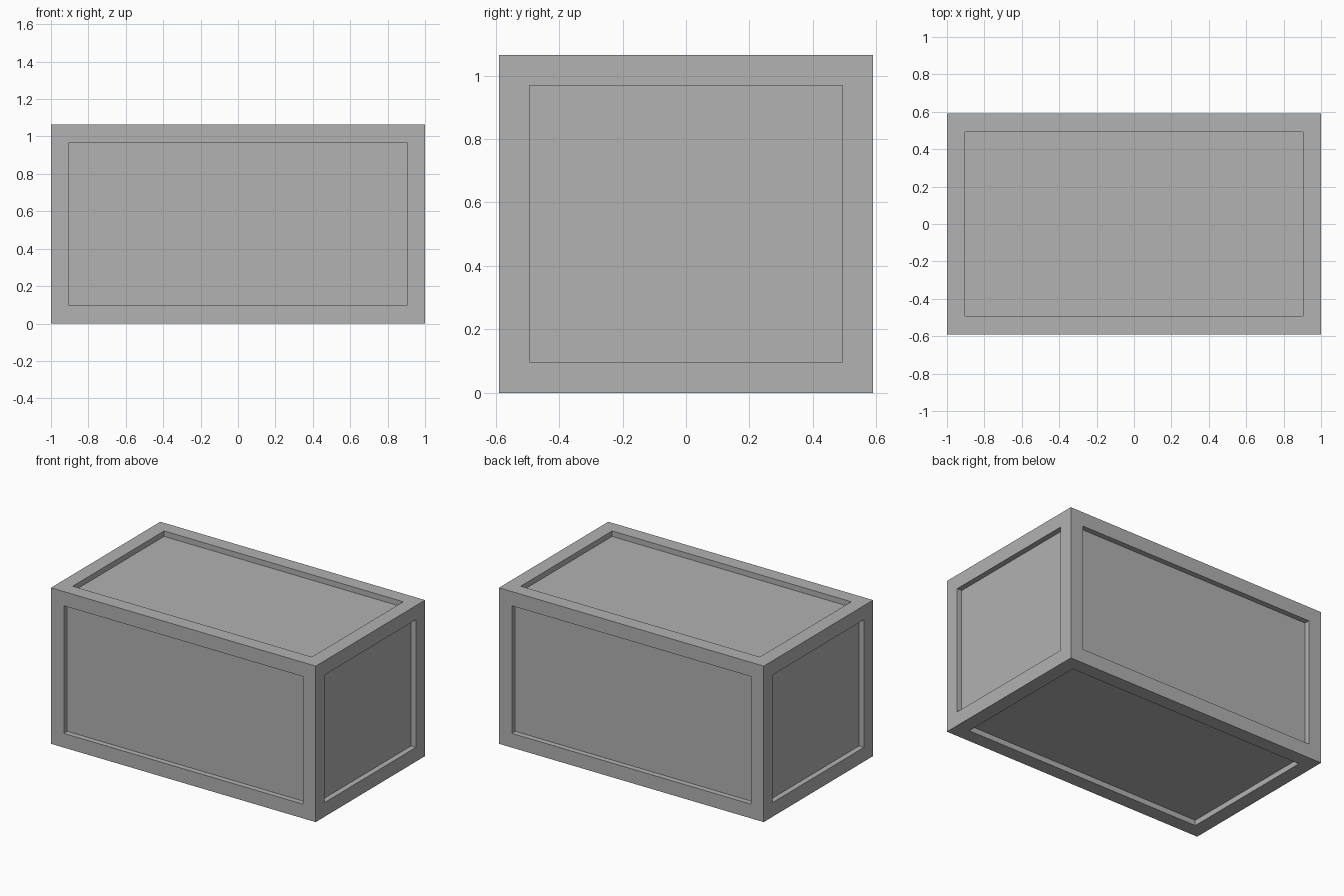
import bpy
import bmesh

if "Cube" in bpy.data.objects:
    bpy.data.objects.remove(bpy.data.objects["Cube"], do_unlink=True)

SIZE = (2.0, 1.18, 1.065)
BORDER = 0.097
RECESS = 0.037

# Plain grey surface
grey = bpy.data.materials.new("grey")
grey.use_nodes = True
colour = (0.445, 0.445, 0.445, 1.0)
grey.diffuse_color = colour
grey.node_tree.nodes["Principled BSDF"].inputs["Base Color"].default_value = colour

# Box with a sunken panel framed on every side
bm = bmesh.new()
bmesh.ops.create_cube(bm, size=1.0)
bmesh.ops.scale(bm, vec=SIZE, verts=bm.verts)
bmesh.ops.translate(bm, vec=(0, 0, SIZE[2] / 2), verts=bm.verts)
bmesh.ops.inset_individual(bm, faces=bm.faces[:], thickness=BORDER,
                           depth=-RECESS, use_even_offset=True)

# With a combined depth the rim would slope, so level it and cut straight walls
bm.clear()
bmesh.ops.create_cube(bm, size=1.0)
bmesh.ops.scale(bm, vec=SIZE, verts=bm.verts)
bmesh.ops.translate(bm, vec=(0, 0, SIZE[2] / 2), verts=bm.verts)
panels = bm.faces[:]
bmesh.ops.inset_individual(bm, faces=panels, thickness=BORDER, use_even_offset=True)
bmesh.ops.inset_individual(bm, faces=panels, thickness=0.0, depth=-RECESS)

mesh = bpy.data.meshes.new("panelled_crate")
bm.to_mesh(mesh)
bm.free()
mesh.materials.append(grey)
crate = bpy.data.objects.new("panelled_crate", mesh)
bpy.context.collection.objects.link(crate)
